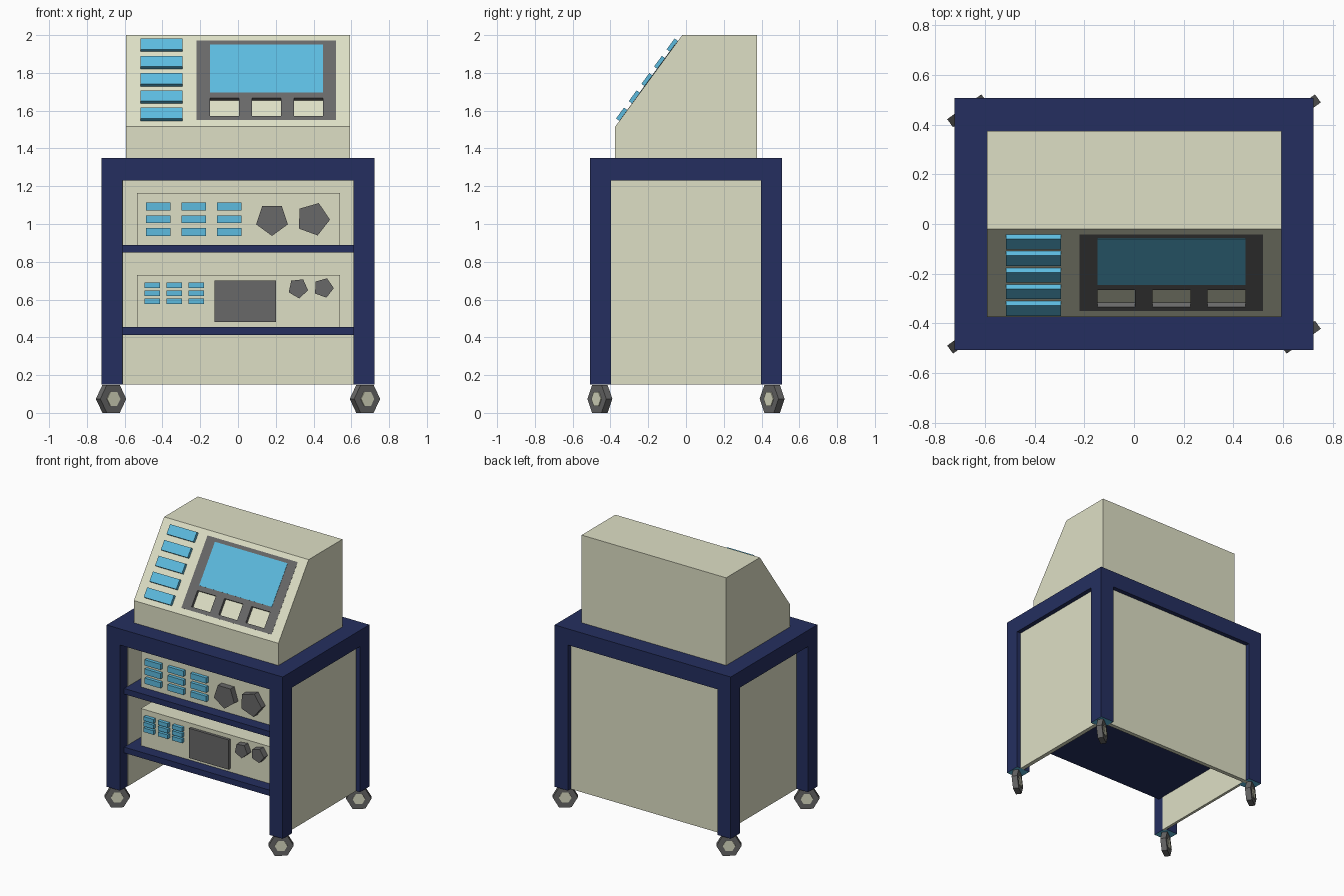
import bpy, bmesh, math
from mathutils import Matrix, Vector

if "Cube" in bpy.data.objects:
    bpy.data.objects.remove(bpy.data.objects["Cube"])


def material(name, rgb):
    m = bpy.data.materials.new(name)
    m.use_nodes = True
    m.diffuse_color = (*rgb, 1)
    m.node_tree.nodes["Principled BSDF"].inputs["Base Color"].default_value = (*rgb, 1)
    return m


CREAM = material("cream", (0.73, 0.74, 0.56))
NAVY = material("navy", (0.018, 0.028, 0.115))
BLUE = material("sky blue", (0.109, 0.50, 0.74))
GRAY = material("dark gray", (0.14, 0.14, 0.14))


def finish(name, bm, mats, matrix=None):
    bmesh.ops.recalc_face_normals(bm, faces=bm.faces)
    mesh = bpy.data.meshes.new(name)
    bm.to_mesh(mesh)
    bm.free()
    ob = bpy.data.objects.new(name, mesh)
    bpy.context.collection.objects.link(ob)
    for m in mats:
        mesh.materials.append(m)
    if matrix:
        ob.matrix_world = matrix
    return ob


def box(name, xs, ys, zs, mat, matrix=None):
    """Box given by its lower and upper bound on each axis."""
    bm = bmesh.new()
    bounds = (xs, ys, zs)
    size = [b - a for a, b in bounds]
    mid = Vector([(a + b) / 2 for a, b in bounds])
    bmesh.ops.create_cube(bm, size=1, matrix=Matrix.Translation(mid) @ Matrix.Diagonal((*size, 1)))
    return finish(name, bm, [mat] if mat else [], matrix)


def prism(name, sides, radius, depth, matrix, mat):
    """Regular prism along local z, with the first corner on local x."""
    bm = bmesh.new()
    ring = [bm.verts.new((radius * math.cos(math.tau * i / sides),
                          radius * math.sin(math.tau * i / sides), -depth / 2))
            for i in range(sides)]
    face = bm.faces.new(ring)
    new = bmesh.ops.extrude_face_region(bm, geom=[face])["geom"]
    bmesh.ops.translate(bm, vec=(0, 0, depth), verts=[v for v in new if isinstance(v, bmesh.types.BMVert)])
    return finish(name, bm, [mat], matrix)


def cut(ob, cutter):
    mod = ob.modifiers.new("cut", "BOOLEAN")
    mod.operation = "DIFFERENCE"
    mod.solver = "EXACT"
    mod.object = cutter
    cutter.hide_render = True
    bpy.context.view_layer.update()
    bpy.context.view_layer.objects.active = ob
    bpy.ops.object.modifier_apply(modifier=mod.name)
    bpy.data.objects.remove(cutter)


# Frame: table top and four legs with blue undersides
X, Y, W = 0.7225, 0.508, 0.11
box("table_top", (-X, X), (-Y, Y), (1.23, 1.35), NAVY)
for sx, side in ((-1, "right"), (1, "left")):
    for sy, end in ((-1, "front"), (1, "back")):
        xs = sorted((sx * X, sx * (X - W)))
        ys = sorted((sy * Y, sy * (Y - W)))
        leg = box(f"{end}_{side}_leg", xs, ys, (0.15, 1.23), NAVY)
        leg.data.materials.append(BLUE)
        for f in leg.data.polygons:
            f.material_index = int(f.normal.z < -0.5)

        # Caster: hexagonal wheel and hub, turned the same way on each leg
        turn = (Matrix.Translation((sx * 0.672, sy * 0.456, 0.074))
                @ Matrix.Rotation(math.radians(36), 4, "Z") @ Matrix.Rotation(math.pi / 2, 4, "X"))
        prism(f"{end}_{side}_wheel", 6, 0.085, 0.04, turn, GRAY)
        prism(f"{end}_{side}_hub", 6, 0.043, 0.05, turn, CREAM)

# Enclosing panels and shelves
box("back_panel", (-0.65, 0.65), (0.445, 0.475), (0.15, 1.23), CREAM)
box("left_panel", (0.66, 0.69), (-0.45, 0.45), (0.15, 1.23), CREAM)
box("right_panel", (-0.63, -0.61), (-0.42, 0.45), (0.15, 1.23), CREAM)
box("lower_shelf", (-0.612, 0.662), (-0.46, 0.446), (0.412, 0.455), NAVY)
box("upper_shelf", (-0.612, 0.662), (-0.46, 0.446), (0.848, 0.89), NAVY)

# Instrument units on the shelves
FRONT = -0.375


def button_grid(name, x0, dx, w, z0, dz, h):
    for c in range(3):
        for r in range(3):
            x, z = x0 + c * dx, z0 + r * dz
            box(f"{name}_{c}_{r}", (x, x + w), (FRONT - 0.025, FRONT), (z, z + h), BLUE)


def knob(name, x, z, radius, angle):
    m = (Matrix.Translation((x, FRONT - 0.02, z)) @ Matrix.Rotation(math.pi / 2, 4, "X")
         @ Matrix.Rotation(math.radians(angle), 4, "Z"))
    prism(name, 5, radius, 0.05, m, GRAY)


box("upper_unit", (-0.535, 0.54), (FRONT, 0.375), (0.89, 1.165), CREAM)
button_grid("upper_unit_button", -0.487, 0.188, 0.13, 0.936, 0.068, 0.042)
knob("upper_unit_knob_1", 0.18, 1.025, 0.088, -90)
knob("upper_unit_knob_2", 0.397, 1.026, 0.09, 70)

box("lower_unit", (-0.535, 0.54), (FRONT, 0.375), (0.455, 0.73), CREAM)
button_grid("lower_unit_button", -0.495, 0.117, 0.081, 0.576, 0.042, 0.03)
knob("lower_unit_knob_1", 0.318, 0.66, 0.054, -84)
knob("lower_unit_knob_2", 0.453, 0.662, 0.054, 70)
box("lower_unit_display", (-0.125, 0.2), (FRONT - 0.02, FRONT), (0.48, 0.70), GRAY)

# Console: side profile extruded across
bm = bmesh.new()
profile = [(FRONT, 1.35), (FRONT, 1.515), (-0.02, 2.0), (0.375, 2.0), (0.375, 1.35)]
face = bm.faces.new([bm.verts.new((-0.592, y, z)) for y, z in profile])
new = bmesh.ops.extrude_face_region(bm, geom=[face])["geom"]
bmesh.ops.translate(bm, vec=(1.186, 0, 0), verts=[v for v in new if isinstance(v, bmesh.types.BMVert)])
console = finish("console", bm, [CREAM])

# Local frame of the sloping face: y runs up the slope, z points outward
angle = math.atan2(0.485, 0.355)
SLOPE = Matrix.Translation((0, FRONT, 1.515)) @ Matrix.Rotation(angle, 4, "X")


def up(z0, z1):
    return [(z - 1.515) / math.sin(angle) for z in (z0, z1)]


# Screen surround set into the slope, with three sunken keys
cut(console, box("pocket_cutter", (-0.22, 0.52), up(1.55, 1.97), (-0.02, 0.1), None, SLOPE))
surround = box("screen_surround", (-0.22, 0.52), up(1.55, 1.97), (-0.02, 0.001), GRAY, SLOPE)
for i in range(3):
    x = -0.147 + i * 0.222
    cut(surround, box("key_cutter", (x, x + 0.152), up(1.572, 1.666), (-0.1, 0.1), None, SLOPE))
box("screen", (-0.147, 0.449), up(1.695, 1.948), (-0.01, 0.003), BLUE, SLOPE)

# Column of raised buttons beside the screen
for i in range(5):
    z = 1.546 + i * 0.0915
    box(f"console_button_{i + 1}", (-0.515, -0.295), up(z, z + 0.057), (-0.005, 0.022), BLUE, SLOPE)
